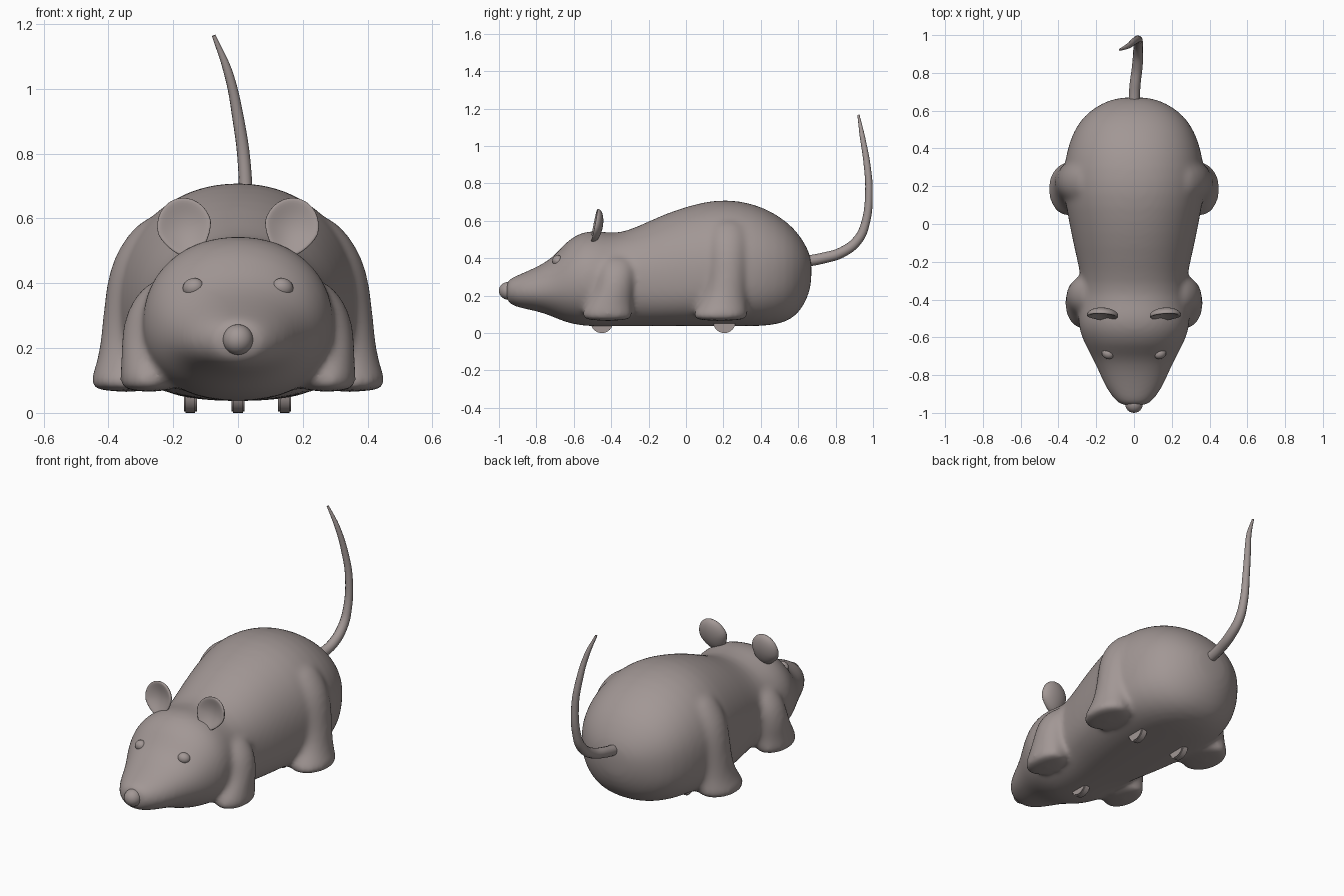
import bpy, bmesh
from math import sin, cos, pi, sqrt
from mathutils import Matrix, Vector

if "Cube" in bpy.data.objects:
    bpy.data.objects.remove(bpy.data.objects["Cube"])

N = 28
fur = bpy.data.materials.new("warm_grey")
fur.diffuse_color = (.36, .31, .30, 1)
fur.use_nodes = True
fur.node_tree.nodes["Principled BSDF"].inputs["Base Color"].default_value = fur.diffuse_color

def finish(bm, name):
    bmesh.ops.recalc_face_normals(bm, faces=bm.faces)
    me = bpy.data.meshes.new(name)
    bm.to_mesh(me)
    bm.free()
    me.shade_smooth()
    me.materials.append(fur)
    ob = bpy.data.objects.new(name, me)
    bpy.context.collection.objects.link(ob)
    return ob

def loft(bm, rings):
    vs = [[bm.verts.new(p) for p in r] for r in rings]
    for a, b in zip(vs, vs[1:]):
        for i in range(N):
            j = (i + 1) % N
            bm.faces.new((a[i], a[j], b[j], b[i]))
    bm.faces.new(vs[0])
    bm.faces.new(vs[-1])

def power(v, n):
    return (1 if v >= 0 else -1) * abs(v) ** (2 / n)

def body_ring(y, w, zb, zm, zt, nb):
    # round above the widest line, squarer below it
    pts = []
    for i in range(N):
        c, s = cos(2 * pi * i / N), sin(2 * pi * i / N)
        n = 2.1 if s >= 0 else nb
        h = zt - zm if s >= 0 else zm - zb
        pts.append((w * power(c, n), y, zm + h * power(s, n)))
    return pts

def leg_ring(side, z, x, y, rx, ry):
    return [(side * (x + rx * cos(2 * pi * i / N)), y + ry * sin(2 * pi * i / N), z) for i in range(N)]

# Body and head: y, half width, bottom, widest height, top, lower squareness
sections = [
    (-.967, .065, .175, .225, .275, 2), (-.93, .105, .145, .22, .298, 2),
    (-.87, .15, .13, .22, .322, 2), (-.77, .193, .11, .225, .367, 2),
    (-.70, .227, .08, .24, .415, 2), (-.64, .26, .055, .26, .493, 2.1),
    (-.56, .294, .037, .28, .542, 2.2), (-.48, .30, .035, .28, .552, 2.3),
    (-.37, .275, .035, .28, .528, 2.4), (-.26, .285, .035, .29, .57, 2.5),
    (-.12, .32, .035, .30, .637, 2.7), (.02, .347, .035, .32, .685, 2.8),
    (.16, .375, .035, .34, .717, 2.8), (.30, .375, .035, .34, .71, 2.8),
    (.43, .348, .035, .34, .669, 2.6), (.54, .297, .055, .34, .599, 2.4),
    (.61, .223, .11, .34, .524, 2.2), (.657, .135, .20, .34, .44, 2),
    (.672, .05, .28, .34, .38, 2)]
rear = [(.063, .345, .182, .112, .15), (.10, .347, .182, .112, .148),
        (.145, .335, .195, .103, .132), (.22, .316, .215, .108, .112),
        (.34, .302, .225, .112, .115), (.44, .285, .225, .115, .12),
        (.53, .25, .225, .11, .12), (.62, .20, .225, .08, .09)]
front = [(.063, .275, -.42, .088, .137), (.10, .277, -.422, .09, .137),
         (.15, .272, -.415, .088, .125), (.22, .27, -.385, .092, .105),
         (.30, .255, -.375, .095, .105), (.36, .23, -.37, .09, .105),
         (.42, .19, -.37, .07, .08)]
bm = bmesh.new()
loft(bm, [body_ring(*s) for s in sections])
# Legs and feet blended into the body
for side in (-1, 1):
    for leg in (rear, front):
        loft(bm, [leg_ring(side, *r) for r in leg])
body = finish(bm, "body")
m = body.modifiers.new("round", 'SUBSURF')
m.levels = m.render_levels = 1
m = body.modifiers.new("blend", 'REMESH')
m.mode = 'VOXEL'
m.voxel_size = .013
m.use_smooth_shade = True
m = body.modifiers.new("soften", 'SMOOTH')
m.factor = .5
m.iterations = 18

def ball(name, loc, size, rot=(0, 0, 0)):
    bm = bmesh.new()
    bmesh.ops.create_uvsphere(bm, u_segments=24, v_segments=14, radius=1)
    ob = finish(bm, name)
    ob.location, ob.scale, ob.rotation_euler = loc, size, rot
    return ob

# Nose
ball("nose", (0, -.952, .226), (.047, .048, .047))

for side, label in ((-1, "right"), (1, "left")):
    # Eyes
    ball(label + "_eye", (side * .138, -.686, .387), (.034, .028, .029), (-.5, side * .25, side * .4))
    # Ears: a ball hollowed on its front side, narrowed at the base
    bm = bmesh.new()
    bmesh.ops.create_uvsphere(bm, u_segments=32, v_segments=20, radius=1,
                              matrix=Matrix.Rotation(pi / 2, 4, 'X'))
    for v in bm.verts:
        q = max(0, 1 - v.co.x ** 2 - v.co.z ** 2)
        v.co.y = .75 * sqrt(q) if v.co.y > 0 else .8 * q - .55 * sqrt(q)
        if v.co.z < 0:
            v.co.x *= 1 + .25 * v.co.z
    ear = finish(bm, label + "_ear")
    ear.location = (side * .165, -.487, .572)
    ear.scale = (.084, .056, .094)
    ear.rotation_euler = (-.2, side * .25, 0)

# Tail
path = [(0, .62, .38, .03), (.005, .73, .40, .029), (.018, .84, .435, .028),
        (.022, .92, .50, .026), (.024, .96, .59, .023), (.02, .978, .76, .02),
        (.002, .968, .90, .018), (-.03, .943, 1.05, .014), (-.075, .922, 1.165, .006)]
cu = bpy.data.curves.new("tail", 'CURVE')
cu.dimensions = '3D'
cu.bevel_depth = 1
cu.bevel_resolution = 4
cu.use_fill_caps = True
cu.materials.append(fur)
sp = cu.splines.new('BEZIER')
sp.bezier_points.add(len(path) - 1)
for p, (x, y, z, r) in zip(sp.bezier_points, path):
    p.co, p.radius = (x, y, z), r
    p.handle_left_type = p.handle_right_type = 'AUTO'
bpy.context.collection.objects.link(bpy.data.objects.new("tail", cu))

# Wheels: one in front, two behind
for name, x, y in (("front_wheel", 0, -.45), ("right_wheel", -.147, .205), ("left_wheel", .144, .205)):
    bm = bmesh.new()
    bmesh.ops.create_cone(bm, cap_ends=True, segments=32, radius1=.06, radius2=.06, depth=.04,
                          matrix=Matrix.Translation((x, y, .06)) @ Matrix.Rotation(pi / 2, 4, 'Y'))
    bmesh.ops.bevel(bm, geom=[e for e in bm.edges if abs(e.verts[0].co.x - e.verts[1].co.x) < .01],
                    offset=.005, segments=2, affect='EDGES')
    wheel = finish(bm, name)
    wheel.data.set_sharp_from_angle(angle=.6)
